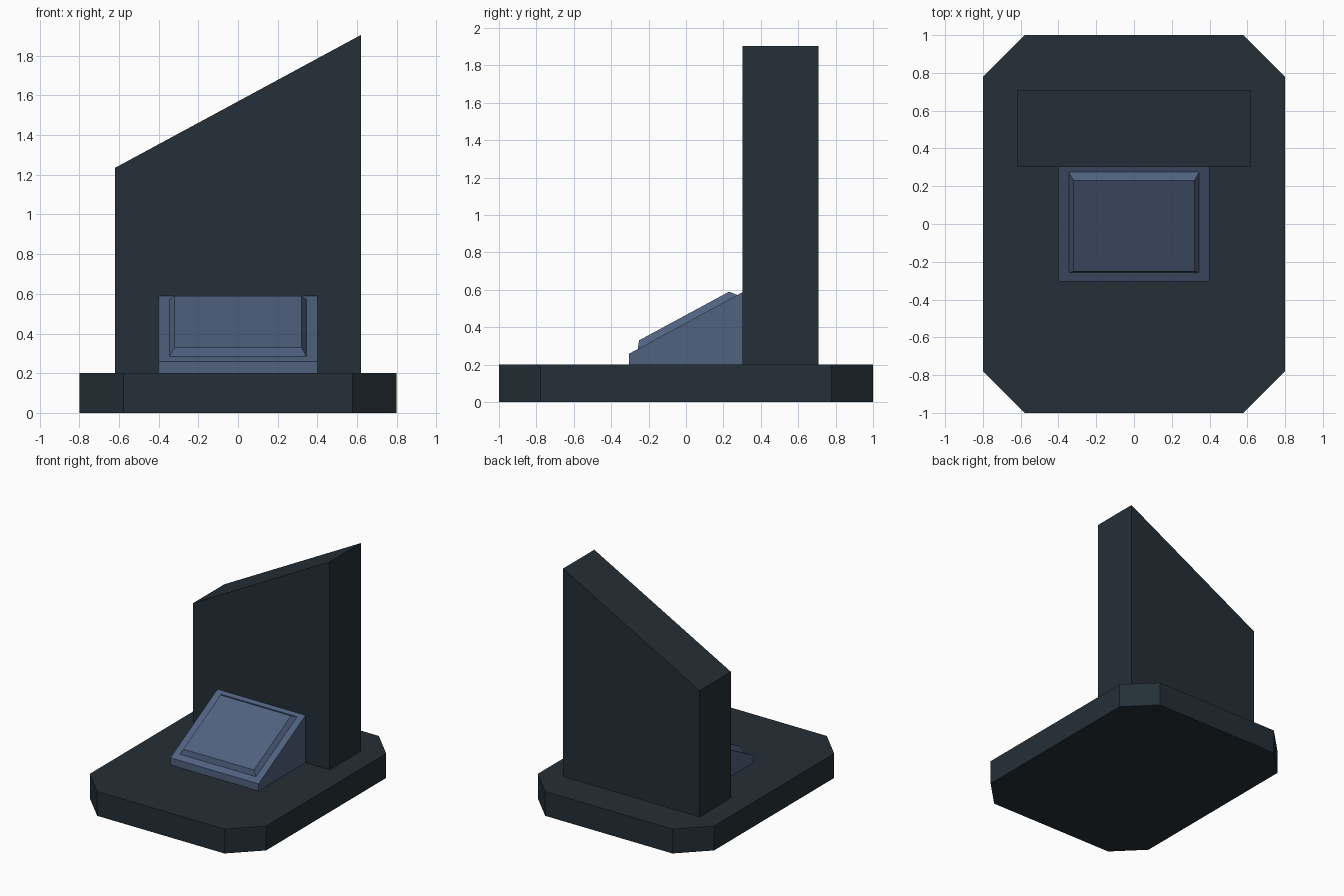
import bpy
import bmesh
from mathutils import Vector

cube = bpy.data.objects.get("Cube")
if cube:
    bpy.data.objects.remove(cube, do_unlink=True)


def material(name, colour):
    mat = bpy.data.materials.new(name)
    mat.use_nodes = True
    mat.diffuse_color = colour
    mat.node_tree.nodes["Principled BSDF"].inputs["Base Color"].default_value = colour
    return mat


def loft(name, start, end, mat):
    """Closed solid between two matching outlines."""
    bm = bmesh.new()
    a = [bm.verts.new(p) for p in start]
    b = [bm.verts.new(p) for p in end]
    bm.faces.new(a)
    bm.faces.new(b)
    for i in range(len(a)):
        j = (i + 1) % len(a)
        bm.faces.new((a[i], a[j], b[j], b[i]))
    bmesh.ops.recalc_face_normals(bm, faces=bm.faces)
    mesh = bpy.data.meshes.new(name)
    bm.to_mesh(mesh)
    bm.free()
    mesh.materials.append(mat)
    obj = bpy.data.objects.new(name, mesh)
    bpy.context.collection.objects.link(obj)
    return obj


def prism(name, outline, direction, mat):
    start = [Vector(p) for p in outline]
    return loft(name, start, [p + Vector(direction) for p in start], mat)


slate = material("dark slate", (0.018, 0.029, 0.038, 1))
blue = material("dusty blue", (0.079, 0.120, 0.212, 1))

# Base plate with cut corners
W, L, CUT, BASE = 0.8, 1.0, 0.222, 0.2
quarter = [(W, L - CUT), (W - CUT, L)]
corners = (quarter + [(-x, y) for x, y in reversed(quarter)]
           + [(-x, -y) for x, y in quarter]
           + [(x, -y) for x, y in reversed(quarter)])
prism("base_plate", [(x, y, 0) for x, y in corners], (0, 0, BASE), slate)

# Upright slab with a slanted top
SLAB, FRONT, BACK = 0.62, 0.303, 0.708
prism("upright_slab",
      [(-SLAB, FRONT, BASE), (SLAB, FRONT, BASE),
       (SLAB, FRONT, 1.905), (-SLAB, FRONT, 1.235)],
      (0, BACK - FRONT, 0), slate)

# Sloped console
prism("console",
      [(-0.4, -0.305, BASE), (-0.4, FRONT, BASE),
       (-0.4, FRONT, 0.588), (-0.4, -0.305, 0.258)],
      (0.8, 0, 0), blue)


# Raised screen panel with bevelled edges, lying on the slope
def panel_outline(half, low, high):
    return [(-half, *low), (half, *low), (half, *high), (-half, *high)]


loft("screen_panel",
     panel_outline(0.345, (-0.258, 0.2835), (0.275, 0.5725)),
     panel_outline(0.32, (-0.251, 0.33), (0.23, 0.59)), blue)
